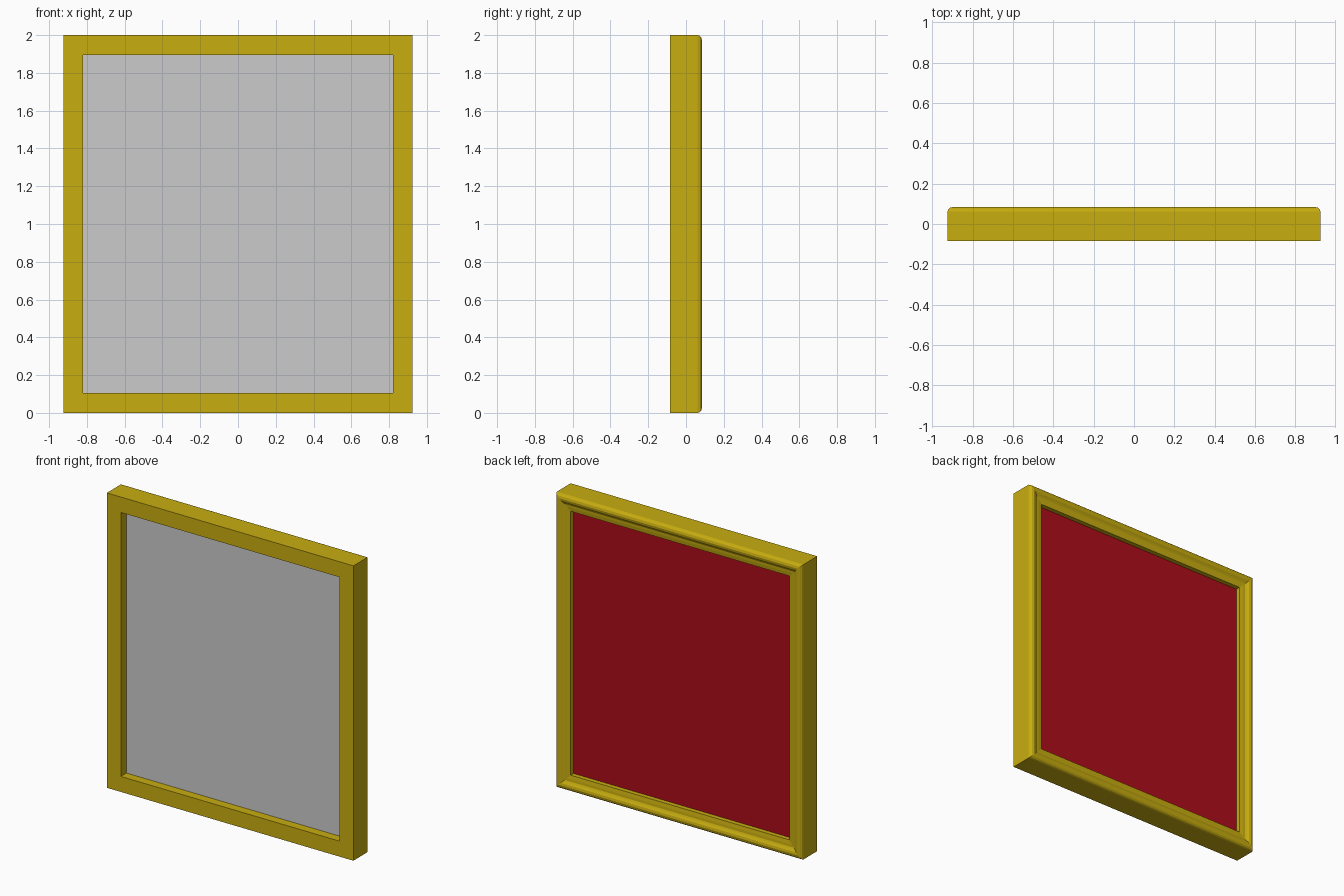
import bpy, bmesh

if "Cube" in bpy.data.objects:
    bpy.data.objects.remove(bpy.data.objects["Cube"])

W, H, RAIL = 0.925, 2.0, 0.105   # half width, height, rail width


def material(name, color):
    m = bpy.data.materials.new(name)
    m.diffuse_color = (*color, 1)
    m.use_nodes = True
    m.node_tree.nodes["Principled BSDF"].inputs["Base Color"].default_value = m.diffuse_color
    return m


def board(name, y0, y1, mat=None):
    # flat rectangular sheet, tucked slightly into the frame
    bpy.ops.mesh.primitive_cube_add(size=1, location=(0, (y0 + y1) / 2, H / 2))
    ob = bpy.context.object
    ob.name = name
    ob.scale = (2 * (W - RAIL) + 0.01, y1 - y0, H - 2 * RAIL + 0.01)
    bpy.ops.object.transform_apply(location=False, rotation=False, scale=True)
    if mat:
        ob.data.materials.append(mat)
    return ob


# moulding cross-section: (inset from outer edge, y)
profile = [(0, -0.085), (0, 0.062), (0.004, 0.073), (0.013, 0.081), (0.028, 0.085),
           (0.043, 0.082), (0.054, 0.074), (0.064, 0.069), (0.08, 0.068),
           (RAIL, 0.064), (RAIL, -0.085)]

# mitred frame: the profile swept round four corners
bm = bmesh.new()
rings = []
for sx, sz in ((-1, -1), (1, -1), (1, 1), (-1, 1)):
    rings.append([bm.verts.new((sx * (W - d), y, H / 2 + sz * (H / 2 - d)))
                  for d, y in profile])
n = len(profile)
for i in range(4):
    a, b = rings[i], rings[(i + 1) % 4]
    for j in range(n):
        k = (j + 1) % n
        bm.faces.new((a[j], b[j], b[k], a[k]))
bmesh.ops.recalc_face_normals(bm, faces=bm.faces)
mesh = bpy.data.meshes.new("frame")
bm.to_mesh(mesh)
bm.free()
frame = bpy.data.objects.new("frame", mesh)
bpy.context.collection.objects.link(frame)
mesh.materials.append(material("gold", (0.58, 0.42, 0.005)))

# grey sheet on the front, red sheet on the moulded side
board("front_sheet", -0.025, 0.004)
board("red_sheet", 0.004, 0.033, material("red", (0.42, 0.004, 0.01)))
